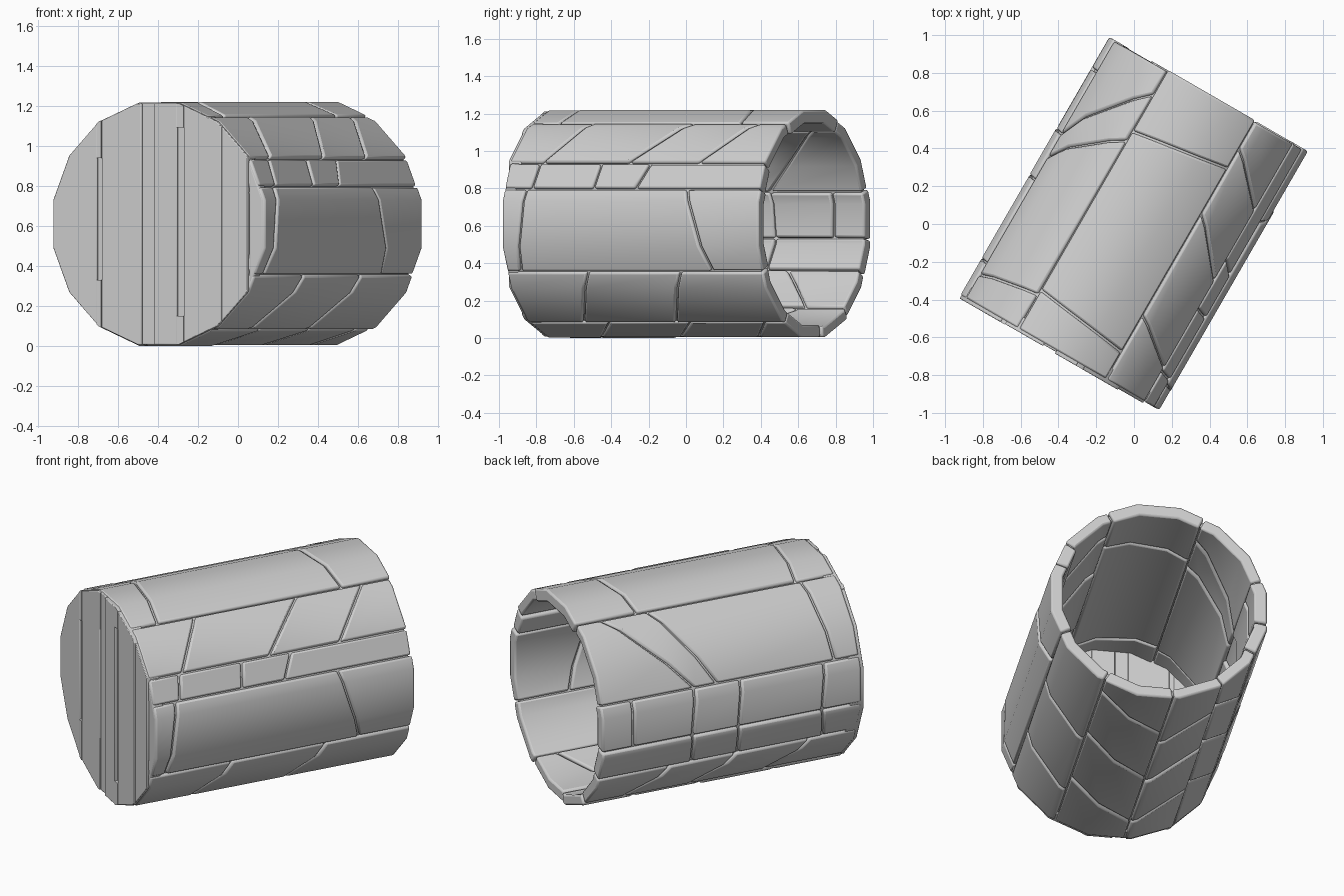
import bpy, bmesh, math, random
from mathutils import Vector, Matrix

random.seed(4)
if "Cube" in bpy.data.objects:
    bpy.data.objects.remove(bpy.data.objects["Cube"], do_unlink=True)

SIDES = 16
STEP = 360 / SIDES
OUTER, INNER, HALF = 0.61, 0.542, 0.803
GAP = 0.006
AXIS = math.radians(30)

stone = bpy.data.materials.new("stone_grey")
stone.use_nodes = True
GREY = (0.62, 0.62, 0.62, 1)
stone.diffuse_color = GREY
stone.node_tree.nodes["Principled BSDF"].inputs["Base Color"].default_value = GREY


def world(p):
    """Cross-section right, up and along-the-tube coordinates to world."""
    u, v, t = p
    c, s = math.cos(AXIS), math.sin(AXIS)
    return Vector((u * c + t * s, -u * s + t * c, v + OUTER))


def rim_point(angle, apothem, t):
    """Point on the sixteen-sided section, with a flat side at each quarter."""
    local = (angle + STEP / 2) % STEP - STEP / 2
    r = apothem / math.cos(math.radians(local))
    a = math.radians(angle)
    return (r * math.cos(a), r * math.sin(a), t)


def finish(name, bm, bevel=0.0):
    for v in bm.verts:
        v.co = world(v.co)
    bmesh.ops.recalc_face_normals(bm, faces=bm.faces)
    mesh = bpy.data.meshes.new(name)
    bm.to_mesh(mesh)
    bm.free()
    mesh.materials.append(stone)
    ob = bpy.data.objects.new(name, mesh)
    bpy.context.collection.objects.link(ob)
    bpy.ops.object.select_all(action='DESELECT')
    ob.select_set(True)
    bpy.context.view_layer.objects.active = ob
    bpy.ops.object.shade_smooth_by_angle(angle=math.radians(35))
    if bevel:
        mod = ob.modifiers.new("worn_edges", 'BEVEL')
        mod.width, mod.segments = bevel, 2
        mod.limit_method = 'ANGLE'
        mod.angle_limit = math.radians(40)
    return ob


def add_plate(bm, a0, a1, start, end, inner, outer):
    """Curved stone slab; start and end give its two ends at a0 and a1."""
    first = math.floor((a0 - STEP / 2) / STEP) + 1
    bends = [STEP / 2 + STEP * k for k in range(first, first + SIDES)]
    angles = [a0] + [b for b in bends if a0 + 1 < b < a1 - 1] + [a1]
    sections = []
    for a in angles:
        f = (a - a0) / (a1 - a0)
        lo = start[0] + (start[1] - start[0]) * f
        hi = end[0] + (end[1] - end[0]) * f
        sections.append([bm.verts.new(rim_point(a, r, t)) for r, t in
                         ((outer, lo), (outer, hi), (inner, hi), (inner, lo))])
    for s, n in zip(sections, sections[1:]):
        for i in range(4):
            j = (i + 1) % 4
            bm.faces.new((s[i], s[j], n[j], n[i]))
    bm.faces.new(sections[0])
    bm.faces.new(sections[-1])


# Courses of stones: name, angle range, slanted joints along the tube
courses = [
    ("right_side_stones", -25, 18, [(-.70, -.65), (.48, .34)]),
    ("right_ledge_stones", 18, 32, [(-.62, -.60), (-.24, -.22), (.02, .08)]),
    ("right_shoulder_stones", 32, 62, [(-.58, -.40), (-.05, .22), (.38, .62)]),
    ("top_stones", 62, 115, [(-.62, -.55), (.50, .42)]),
    ("left_shoulder_stones", 115, 162, [(-.58, -.64), (.36, .08), (.64, .22)]),
    ("left_side_stones", 162, 188, [(-.57, -.55), (-.06, -.04), (.22, .24), (.60, .60)]),
    ("left_ledge_stones", 188, 207, [(-.55, -.58), (-.04, -.06), (.24, .22)]),
    ("left_lower_stones", 207, 234, [(-.50, -.30), (-.05, .15), (.35, .55)]),
    ("left_bottom_stones", 234, 262, [(-.35, -.60), (.10, -.15), (.50, .28)]),
    ("right_bottom_stones", 262, 300, [(-.60, -.30), (-.12, .20), (.38, .66)]),
    ("right_lower_stones", 300, 335, [(-.45, -.29), (.12, .28)]),
]
edge_gap = math.degrees(GAP / OUTER) * 0.7
for name, a0, a1, joints in courses:
    bm = bmesh.new()
    back = HALF - random.uniform(0, 0.012)
    front = 0.012 - HALF
    cuts = [(front, front)] + joints + [(back, back)]
    for p, q in zip(cuts, cuts[1:]):
        add_plate(bm, a0 + edge_gap, a1 - edge_gap,
                  (p[0] + GAP, p[1] + GAP), (q[0] - GAP, q[1] - GAP),
                  INNER + random.uniform(-.012, .004),
                  OUTER - random.uniform(0, .006))
    finish(name, bm, 0.011)

# Continuous wall behind the joints
bm = bmesh.new()
loops = []
for r, t in ((.59, -.77), (.59, .775), (.556, .775), (.556, -.77)):
    loops.append([bm.verts.new(rim_point(STEP / 2 + STEP * k, r, t))
                  for k in range(SIDES)])
for i in range(4):
    here, there = loops[i], loops[(i + 1) % 4]
    for k in range(SIDES):
        n = (k + 1) % SIDES
        bm.faces.new((here[k], here[n], there[n], there[k]))
finish("tube_wall", bm)


def cap_plank(name, u0, u1, v0=-1, v1=1, depth=0.0, bevel=0.004):
    """Vertical slice of the closed end, set back by depth."""
    bm = bmesh.new()
    ends = [[bm.verts.new(rim_point(STEP / 2 + STEP * k, .602, t))
             for k in range(SIDES)] for t in (depth - HALF, -.72)]
    bm.faces.new(ends[0])
    bm.faces.new(ends[1])
    for k in range(SIDES):
        n = (k + 1) % SIDES
        bm.faces.new((ends[0][k], ends[0][n], ends[1][n], ends[1][k]))
    for co, no in (((u0, 0, 0), (-1, 0, 0)), ((u1, 0, 0), (1, 0, 0)),
                   ((0, v0, 0), (0, -1, 0)), ((0, v1, 0), (0, 1, 0))):
        geom = bm.verts[:] + bm.edges[:] + bm.faces[:]
        cut = bmesh.ops.bisect_plane(bm, geom=geom, plane_co=co, plane_no=no,
                                     clear_outer=True)
        edges = [e for e in cut["geom_cut"] if isinstance(e, bmesh.types.BMEdge)]
        if edges:
            bmesh.ops.holes_fill(bm, edges=edges)
    finish(name, bm, bevel)


# Closed front end made of upright planks, with narrow slots
cap_plank("cap_left_plank", -1, -.352)
cap_plank("cap_left_slot", -.352, -.325, -.28, .33, .014, 0)
cap_plank("cap_left_slot_foot", -.352, -.325, -1, -.28, 0, 0)
cap_plank("cap_left_slot_head", -.352, -.325, .33, 1, 0, 0)
cap_plank("cap_inner_left_plank", -.325, -.095, depth=.003)
cap_plank("cap_narrow_plank", -.095, -.02, depth=.010)
cap_plank("cap_middle_plank", -.02, .11)
cap_plank("cap_middle_slot", .11, .15, -.46, .48, .016, 0)
cap_plank("cap_middle_slot_foot", .11, .15, -1, -.46, 0, 0)
cap_plank("cap_middle_slot_head", .11, .15, .48, 1, 0, 0)
cap_plank("cap_inner_right_plank", .15, .365)
cap_plank("cap_right_plank", .365, .515, depth=.006)
cap_plank("cap_right_edge", .515, 1, depth=.016, bevel=.012)

# Rough stones in the inner corner at the closed end
for i, angle in enumerate(range(200, 360, 38)):
    bm = bmesh.new()
    bmesh.ops.create_icosphere(bm, subdivisions=1, radius=1)
    centre = Vector(rim_point(angle, .5, -.68))
    turn = Matrix.Rotation(math.radians(angle), 3, 'Z')
    for v in bm.verts:
        size = random.uniform(.85, 1.1)
        v.co = centre + turn @ Vector((v.co.x * .08, v.co.y * .17, v.co.z * .10)) * size
    ob = finish("inner_stone_%d" % (i + 1), bm)
    for poly in ob.data.polygons:
        poly.use_smooth = False
